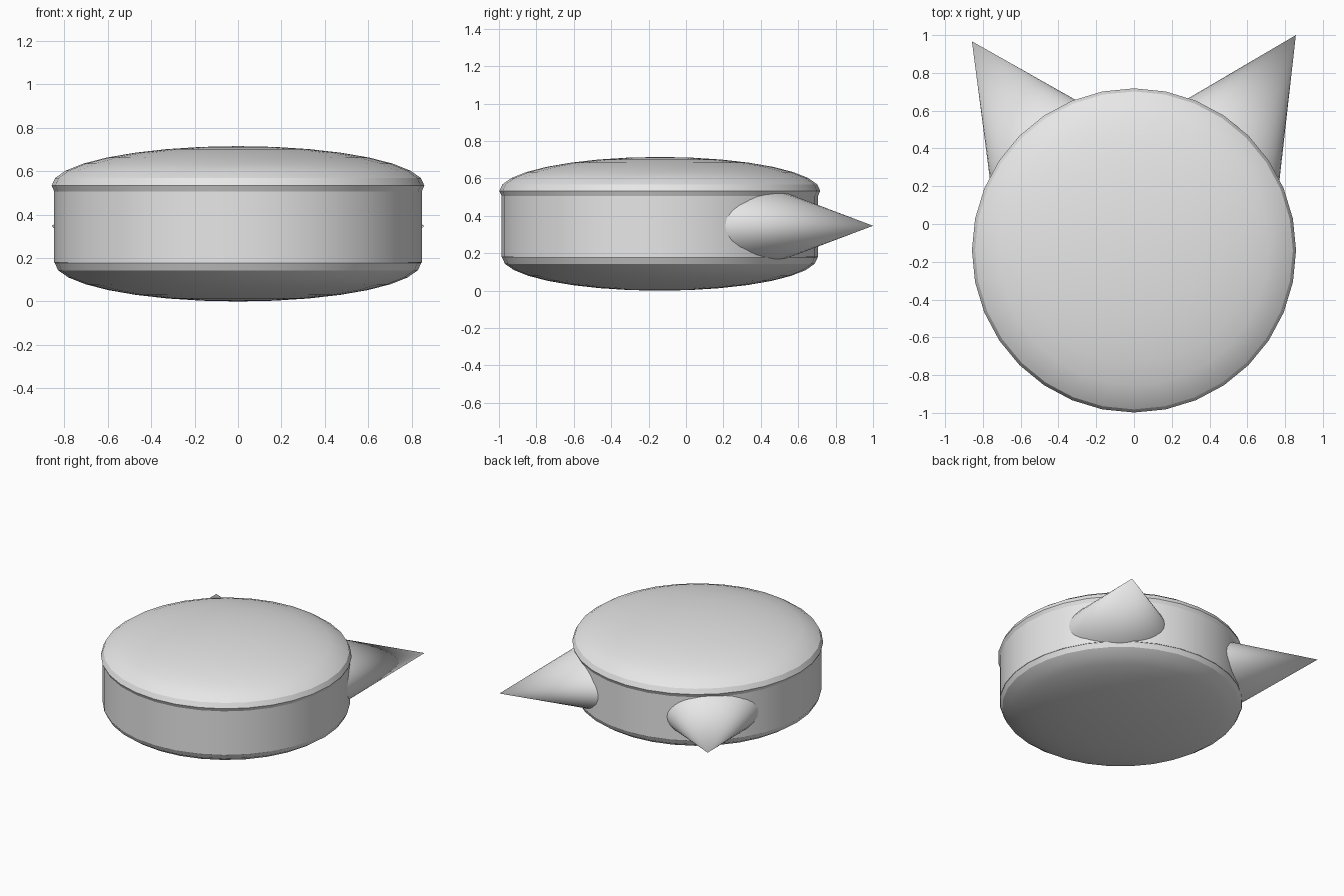
import bpy
import math
from mathutils import Vector

cube = bpy.data.objects.get("Cube")
if cube:
    bpy.data.objects.remove(cube, do_unlink=True)

CENTRE_Y = -0.14
MID_Z = 0.347

grey = bpy.data.materials.new("light_grey")
grey.use_nodes = True
grey.diffuse_color = (0.8, 0.8, 0.8, 1)
grey.node_tree.nodes["Principled BSDF"].inputs["Base Color"].default_value = (0.8, 0.8, 0.8, 1)


def finish(name):
    """Name, colour and smooth the object just added."""
    obj = bpy.context.object
    obj.name = name
    obj.data.materials.append(grey)
    bpy.ops.object.transform_apply(location=False, rotation=False, scale=True)
    bpy.ops.object.shade_smooth_by_angle(angle=math.radians(30))
    return obj


def dome(name, radius, height, z):
    """Flattened ball, half sunk into the drum."""
    bpy.ops.mesh.primitive_uv_sphere_add(segments=32, ring_count=16, radius=1,
                                         location=(0, CENTRE_Y, z))
    bpy.context.object.scale = (radius, radius, height)
    finish(name)


def ear(name, tip, direction, length=0.73):
    """Cone squashed in height, its base buried in the drum."""
    tip, axis = Vector(tip), Vector(direction).normalized()
    bpy.ops.mesh.primitive_cone_add(vertices=32, radius1=length * 0.5, depth=length,
                                    location=tip - axis * length / 2)
    obj = bpy.context.object
    # Local x becomes the vertical axis once the cone points sideways
    obj.scale = (0.6, 1, 1)
    obj.rotation_euler = (0, math.pi / 2, math.atan2(axis.y, axis.x))
    finish(name)


# Round drum with a domed lid and a domed underside
bpy.ops.mesh.primitive_cylinder_add(vertices=32, radius=0.846, depth=0.345,
                                    location=(0, CENTRE_Y, 0.352))
finish("drum")
dome("lid", 0.858, 0.182, 0.533)
dome("underside", 0.844, 0.178, 0.178)

# Pointed ears at the back
ear("left_ear", (0.857, 1.0, MID_Z), (0.545, 0.839, 0))
ear("right_ear", (-0.858, 0.967, MID_Z), (-0.559, 0.829, 0))
